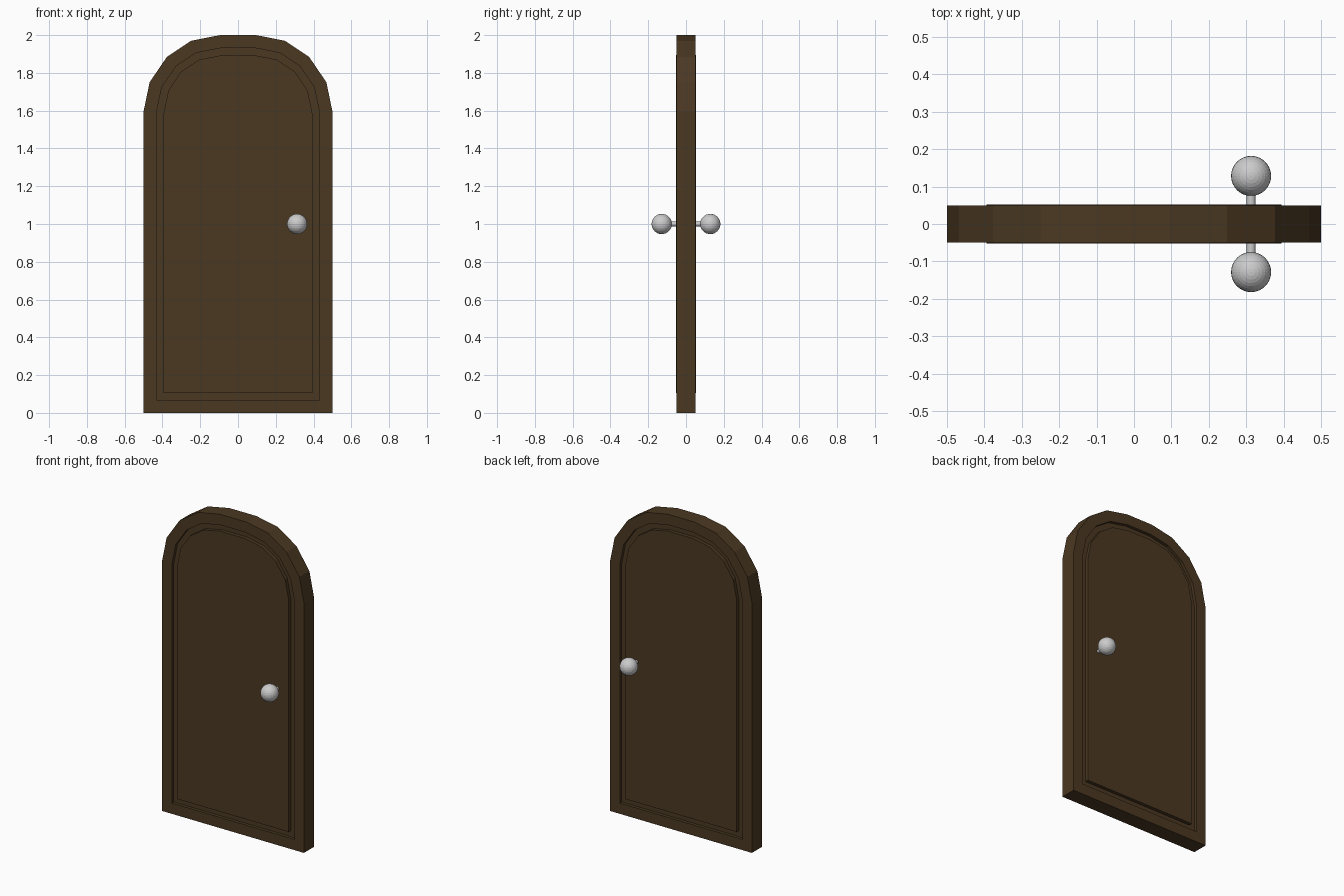
import bpy, bmesh, math

if "Cube" in bpy.data.objects:
    bpy.data.objects.remove(bpy.data.objects["Cube"])

wood = bpy.data.materials.new("dark_wood")
wood.diffuse_color = (0.07, 0.04, 0.016, 1)
wood.use_nodes = True
wood.node_tree.nodes["Principled BSDF"].inputs["Base Color"].default_value = wood.diffuse_color


def finish(bm, name, material=None):
    mesh = bpy.data.meshes.new(name)
    bm.to_mesh(mesh)
    bm.free()
    ob = bpy.data.objects.new(name, mesh)
    bpy.context.collection.objects.link(ob)
    if material:
        mesh.materials.append(material)
    return ob


# Door slab: arched outline mirrored left to right, extruded through its thickness
HALF_T = 0.05
right = [(0.5, 0), (0.5, 1.595), (0.468, 1.75), (0.377, 1.884), (0.248, 1.97), (0.095, 2.0)]
outline = right + [(-x, z) for x, z in reversed(right)]
bm = bmesh.new()
front = bm.faces.new([bm.verts.new((x, -HALF_T, z)) for x, z in outline])
res = bmesh.ops.extrude_face_region(bm, geom=[front], use_keep_orig=True)
bmesh.ops.translate(bm, vec=(0, 2 * HALF_T, 0),
                    verts=[v for v in res["geom"] if isinstance(v, bmesh.types.BMVert)])
bmesh.ops.recalc_face_normals(bm, faces=bm.faces)


# Groove and raised panel on both faces
def push(face, amount):
    n = face.normal.copy()
    f = bmesh.ops.extrude_discrete_faces(bm, faces=[face])["faces"][0]
    bmesh.ops.translate(bm, vec=n * amount, verts=f.verts)
    f.normal_update()
    return f


for face in [f for f in bm.faces if len(f.verts) == len(outline)]:
    bmesh.ops.inset_individual(bm, faces=[face], thickness=0.068, use_even_offset=True)
    face = push(face, -0.02)
    bmesh.ops.inset_individual(bm, faces=[face], thickness=0.038, use_even_offset=True)
    push(face, 0.022)
finish(bm, "door_panel", wood)

# Knobs on both sides, joined by a spindle
KNOB_X, KNOB_Z = 0.313, 1.0
for side, name in ((-1, "front_knob"), (1, "back_knob")):
    bpy.ops.mesh.primitive_uv_sphere_add(segments=32, ring_count=16, radius=0.0535,
                                         location=(KNOB_X, side * 0.1285, KNOB_Z))
    bpy.context.object.name = name
bpy.ops.mesh.primitive_cylinder_add(vertices=32, radius=0.012, depth=0.24,
                                    location=(KNOB_X, 0, KNOB_Z), rotation=(math.pi / 2, 0, 0))
bpy.context.object.name = "knob_spindle"
bpy.ops.object.shade_smooth_by_angle()
